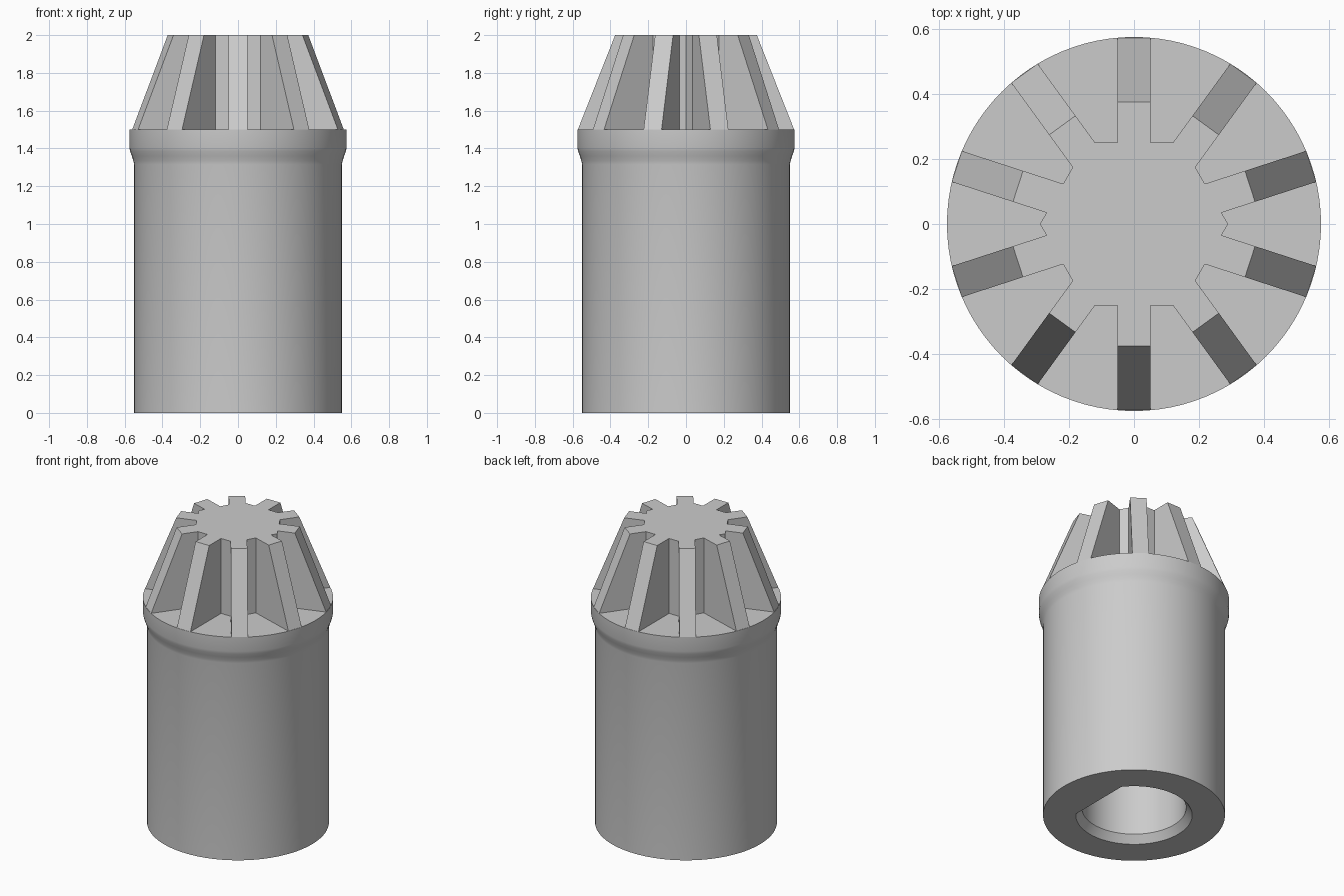
import bpy, bmesh
from math import sin, cos, pi, radians
from mathutils import Matrix

old = bpy.data.objects.get("Cube")
if old:
    bpy.data.objects.remove(old)

# Single grey finish
grey = bpy.data.materials.new("plain_grey")
grey.use_nodes = True
GREY = (0.6, 0.6, 0.6, 1)
grey.diffuse_color = GREY
grey.node_tree.nodes["Principled BSDF"].inputs["Base Color"].default_value = GREY


def make_object(name, bm):
    bmesh.ops.recalc_face_normals(bm, faces=bm.faces)
    mesh = bpy.data.meshes.new(name)
    bm.to_mesh(mesh)
    bm.free()
    mesh.materials.append(grey)
    obj = bpy.data.objects.new(name, mesh)
    bpy.context.scene.collection.objects.link(obj)
    return obj


def activate(obj):
    bpy.ops.object.select_all(action="DESELECT")
    obj.select_set(True)
    bpy.context.view_layer.objects.active = obj


SEGMENTS = 96
FLAT_STEPS = 10          # half-width of the bore flat, in segments


def ring(bm, radius, z, has_flat):
    """Circle of vertices, optionally cut by a flat on the +x side."""
    flat_x = radius * cos(2 * pi * FLAT_STEPS / SEGMENTS)
    verts = []
    for i in range(SEGMENTS):
        a = 2 * pi * i / SEGMENTS
        x, y = radius * cos(a), radius * sin(a)
        if has_flat and x > flat_x:
            y *= flat_x / x
            x = flat_x
        verts.append(bm.verts.new((x, y, z)))
    return verts


# Sleeve: bore ceiling, bore wall, chamfer, outer wall, flared collar
profile = [
    (0.315, 1.35, True), (0.315, 0.05, True), (0.352, 0, True),
    (0.55, 0, False), (0.55, 1.315, False), (0.554, 1.335, False),
    (0.562, 1.36, False), (0.571, 1.385, False), (0.575, 1.405, False),
    (0.575, 1.5, False),
]
bm = bmesh.new()
rings = [ring(bm, *p) for p in profile]
for low, high in zip(rings, rings[1:]):
    for i in range(SEGMENTS):
        j = (i + 1) % SEGMENTS
        bm.faces.new((low[i], low[j], high[j], high[i]))
bm.faces.new(rings[0])
bm.faces.new(rings[-1])
sleeve = make_object("sleeve", bm)
activate(sleeve)
bpy.ops.object.shade_smooth_by_angle(angle=radians(30))

# Hexagonal core with corners on the x axis
BASE_Z, TOP_Z = 1.5, 2.0
bm = bmesh.new()
hexagon = [bm.verts.new((0.289 * cos(k * pi / 3), 0.289 * sin(k * pi / 3), BASE_Z))
           for k in range(6)]
base = bm.faces.new(hexagon)
top = bmesh.ops.extrude_face_region(bm, geom=[base])["geom"]
bmesh.ops.translate(bm, vec=(0, 0, TOP_Z - BASE_Z),
                    verts=[v for v in top if isinstance(v, bmesh.types.BMVert)])
gear_head = make_object("gear_head", bm)

# Ten straight-sided teeth with sloping tips
HALF_WIDTH = 0.05
side = [(0.2, BASE_Z), (0.5725, BASE_Z), (0.375, TOP_Z), (0.2, TOP_Z)]
bm = bmesh.new()
for k in range(10):
    turn = Matrix.Rotation(radians(18 + 36 * k), 4, "Z")
    left, right = [[bm.verts.new((r, y, z)) for r, z in side]
                   for y in (HALF_WIDTH, -HALF_WIDTH)]
    bmesh.ops.transform(bm, matrix=turn, verts=left + right)
    bm.faces.new(left)
    bm.faces.new(right)
    for i in range(4):
        j = (i + 1) % 4
        bm.faces.new((left[i], left[j], right[j], right[i]))
teeth = make_object("teeth", bm)

# Fuse the teeth into the core
union = gear_head.modifiers.new("fuse_teeth", "BOOLEAN")
union.operation = "UNION"
union.solver = "EXACT"
union.object = teeth
activate(gear_head)
bpy.ops.object.modifier_apply(modifier=union.name)
bpy.data.objects.remove(teeth)
